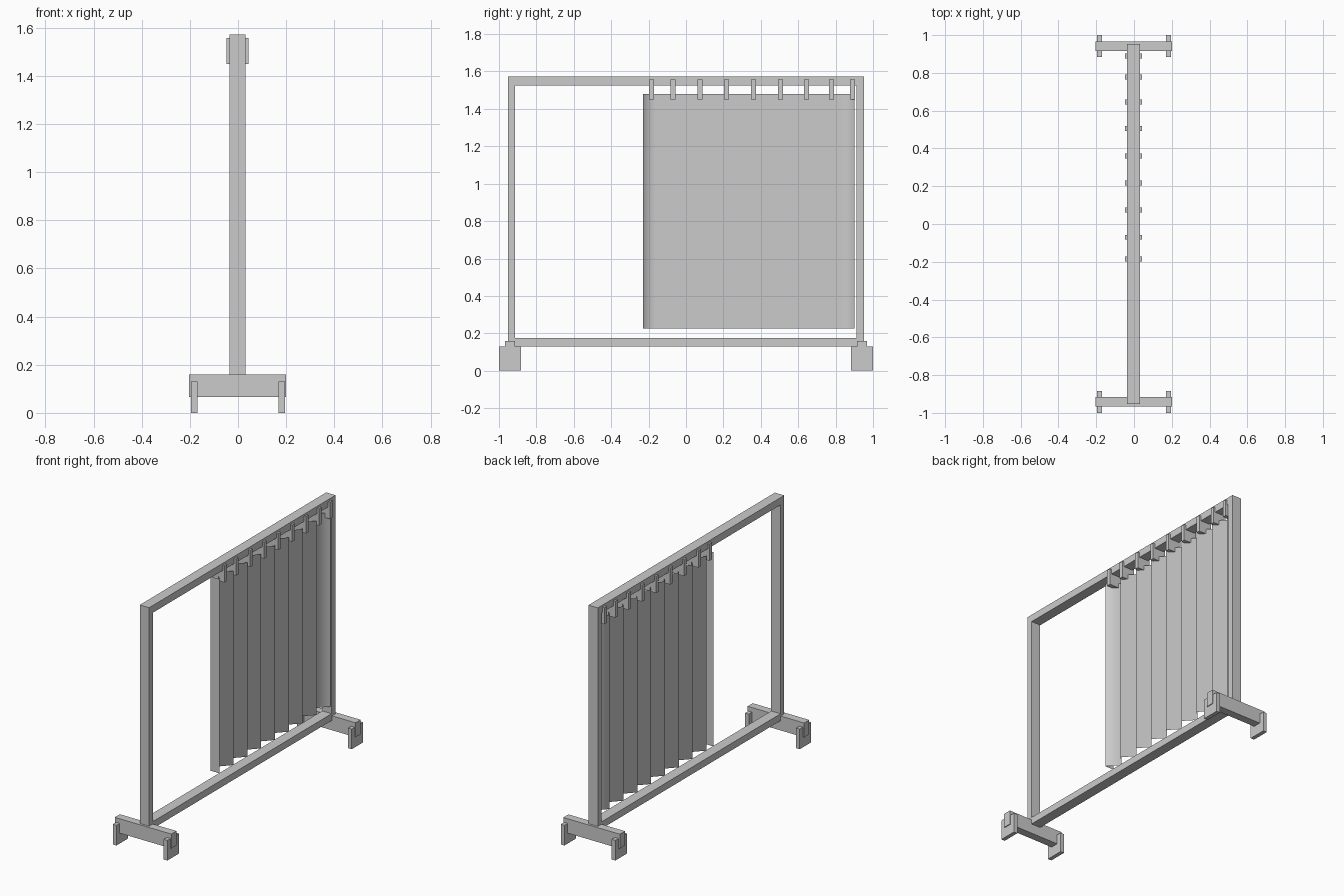
import bpy, bmesh

cube = bpy.data.objects.get("Cube")
if cube:
    bpy.data.objects.remove(cube, do_unlink=True)

# Single plain grey
grey = bpy.data.materials.new("plain_grey")
grey.use_nodes = True
colour = (0.6, 0.6, 0.6, 1)
grey.diffuse_color = colour
grey.node_tree.nodes["Principled BSDF"].inputs["Base Color"].default_value = colour


def finish(name, bm):
    mesh = bpy.data.meshes.new(name)
    bm.to_mesh(mesh)
    bm.free()
    mesh.materials.append(grey)
    obj = bpy.data.objects.new(name, mesh)
    bpy.context.collection.objects.link(obj)
    return obj


def box(name, xs, ys, zs):
    """Box given its extent along each axis."""
    bm = bmesh.new()
    bmesh.ops.create_cube(bm, size=1)
    for v in bm.verts:
        for i, (lo, hi) in enumerate((xs, ys, zs)):
            v.co[i] = lo if v.co[i] < 0 else hi
    return finish(name, bm)


# Frame: two rails and two posts
FRAME_X = (-0.036, 0.031)
box("top_rail", FRAME_X, (-0.914, 0.912), (1.525, 1.572))
box("bottom_rail", FRAME_X, (-0.914, 0.912), (0.13, 0.175))
box("front_post", FRAME_X, (-0.952, -0.914), (0.13, 1.572))
box("back_post", FRAME_X, (0.912, 0.952), (0.13, 1.572))

# Feet: a crossbar on two upright pads at each end
for end, side in (("front", -1), ("back", 1)):
    bar = sorted((side * 0.915, side * 0.967))
    pad = sorted((side * 0.883, side * 1.0))
    box(end + "_foot_bar", (-0.204, 0.2), bar, (0.067, 0.16))
    for hand, x in (("right", -0.182), ("left", 0.182)):
        box(f"{end}_{hand}_pad", (x - 0.013, x + 0.013), pad, (0, 0.13))

# Hangers gripping the top rail
for i, y in enumerate((-0.185, -0.07, 0.075, 0.217, 0.361, 0.505, 0.645, 0.778, 0.89)):
    box(f"hanger_{i + 1}", (-0.048, 0.043), (y - 0.013, y + 0.013), (1.45, 1.558))

# Curtain: accordion folds with a square flap at the open end
START, END, PLEATS = -0.23, 0.9, 16
path = [(-0.035, START)]
for i in range(PLEATS + 1):
    x = 0.03 if i % 2 == 0 else -0.035
    path.append((x, START + (END - START) * i / PLEATS))
bm = bmesh.new()
columns = [[bm.verts.new((x, y, z)) for z in (0.225, 1.48)] for x, y in path]
for i, (a, b) in enumerate(zip(columns, columns[1:])):
    face = bm.faces.new((a[0], b[0], b[1], a[1]))
    face.smooth = i > 0
finish("curtain", bm)
